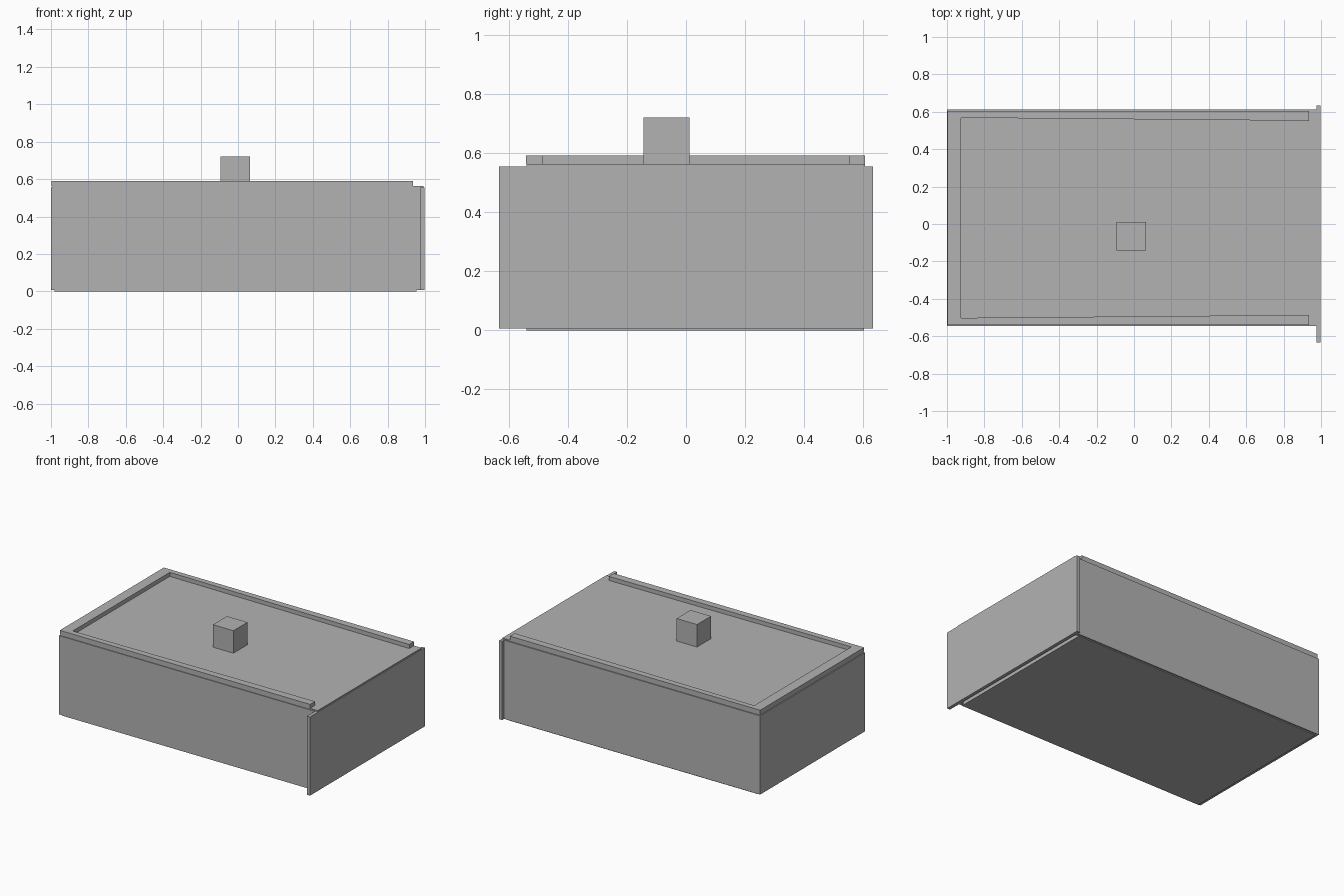
import bpy
import bmesh

cube = bpy.data.objects.get("Cube")
if cube:
    bpy.data.objects.remove(cube, do_unlink=True)

grey = bpy.data.materials.new("plain grey")
grey.use_nodes = True
colour = (0.45, 0.45, 0.45, 1)
grey.diffuse_color = colour
grey.node_tree.nodes["Principled BSDF"].inputs["Base Color"].default_value = colour


def prism(name, outline, z0, z1):
    """Extrude a flat outline from z0 up to z1."""
    bm = bmesh.new()
    base = bm.faces.new([bm.verts.new((x, y, z0)) for x, y in outline])
    ext = bmesh.ops.extrude_face_region(bm, geom=[base])
    top = [v for v in ext["geom"] if isinstance(v, bmesh.types.BMVert)]
    bmesh.ops.translate(bm, verts=top, vec=(0, 0, z1 - z0))
    bmesh.ops.recalc_face_normals(bm, faces=bm.faces)
    mesh = bpy.data.meshes.new(name)
    bm.to_mesh(mesh)
    bm.free()
    mesh.materials.append(grey)
    obj = bpy.data.objects.new(name, mesh)
    bpy.context.collection.objects.link(obj)
    return obj


def box(name, x, y, z):
    outline = [(x[0], y[0]), (x[1], y[0]), (x[1], y[1]), (x[0], y[1])]
    return prism(name, outline, *z)


FRONT, BACK, T = -0.545, 0.612, 0.02
WALL_Z = (0.006, 0.555)

# Box walls and the wider end panel
box("front_wall", (-1, 0.975), (FRONT, FRONT + T), WALL_Z)
box("back_wall", (-1, 0.975), (BACK - T, BACK), WALL_Z)
box("left_end_wall", (-1, -1 + T), (FRONT + T, BACK - T), WALL_Z)
box("wide_end_panel", (0.975, 0.998), (-0.633, 0.633), WALL_Z)

# Floor, standing slightly below the walls
box("floor", (-0.98, 0.955), (-0.54, 0.603), (0, 0.03))

# Sliding lid and its knob
box("lid", (-0.993, 0.993), (-0.54, 0.605), (0.54, 0.563))
box("knob", (-0.093, 0.065), (-0.143, 0.011), (0.563, 0.72))

# Three-sided retaining rim, its arms widening slightly toward the open end
rim = [(-0.996, -0.541), (0.935, -0.541), (0.935, -0.486), (-0.924, -0.502),
       (-0.924, 0.568), (0.935, 0.552), (0.935, 0.605), (-0.996, 0.605)]
prism("lid_rim", rim, 0.563, 0.591)
